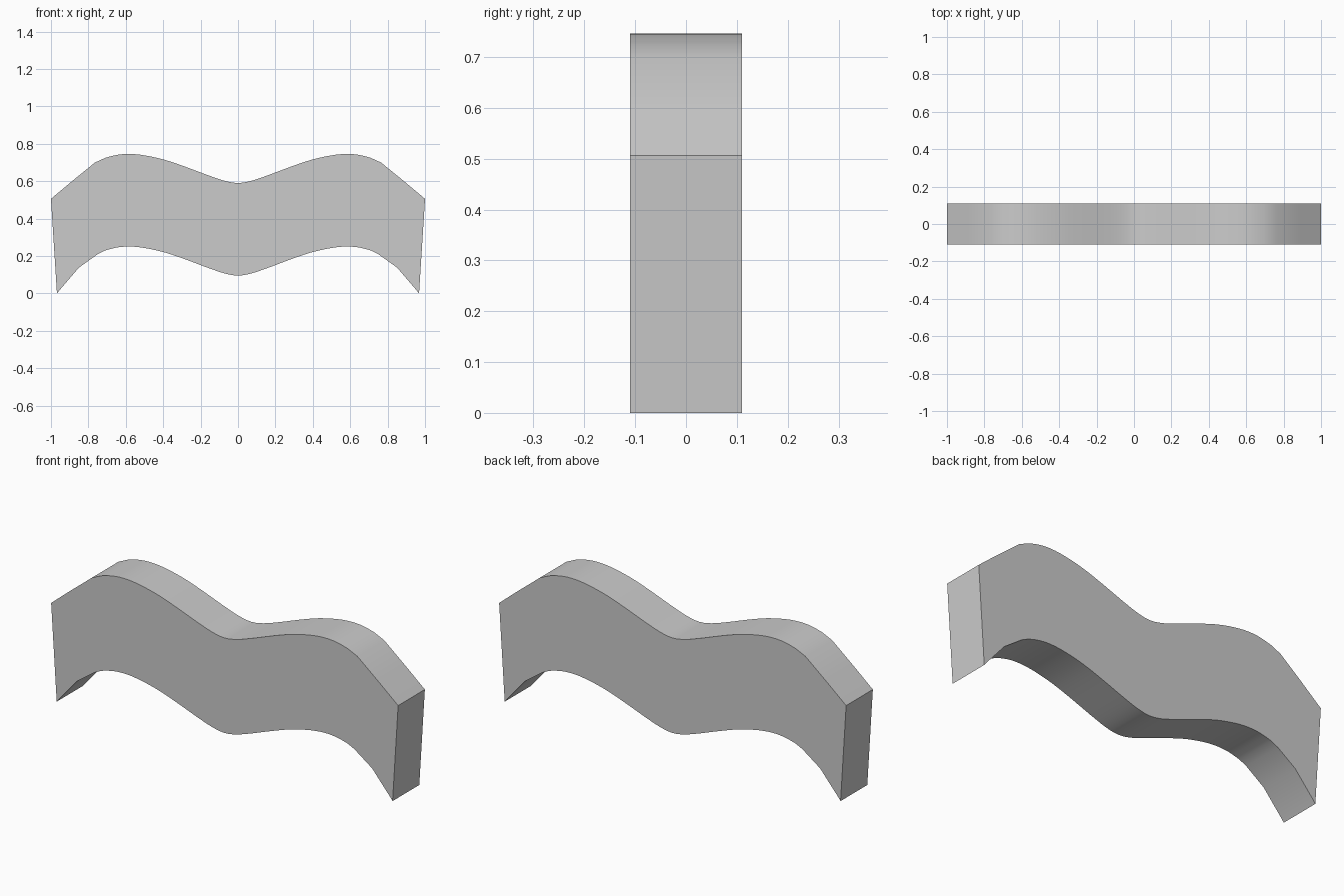
import bpy, bmesh, math

if "Cube" in bpy.data.objects:
    bpy.data.objects.remove(bpy.data.objects["Cube"])

HALF_DEPTH = 0.11
DROP = 0.495  # underside repeats the top wave, lowered

# Left half of the rounded wave, ending on the centre line
half_wave = [(-0.71, 0.725), (-0.647, 0.741), (-0.578, 0.746), (-0.497, 0.738),
             (-0.39, 0.714), (-0.28, 0.677), (-0.16, 0.632), (-0.07, 0.602), (0, 0.591)]
top_end = [(-1.0, 0.506), (-0.888, 0.60), (-0.765, 0.70)]
bottom_end = [(-0.968, 0.0), (-0.958, 0.013), (-0.85, 0.139), (-0.749, 0.211)]


def mirrored(points):
    return [(-x, z) for x, z in reversed(points)]


def smooth(points, steps=3):
    """Catmull-Rom curve through the points."""
    p = [points[0]] + points + [points[-1]]
    out = []
    for i in range(1, len(p) - 2):
        for s in range(steps):
            t = s / steps
            out.append(tuple(0.5 * (2 * b + (c - a) * t + (2 * a - 5 * b + 4 * c - d) * t * t
                                    + (3 * b - a - 3 * c + d) * t ** 3)
                             for a, b, c, d in zip(p[i - 1], p[i], p[i + 1], p[i + 2])))
    return out + [points[-1]]


# Closed outline: top left to right, then underside right to left
wave = smooth(half_wave + mirrored(half_wave)[1:])
top = top_end + wave + mirrored(top_end)
under = bottom_end + [(x, z - DROP) for x, z in wave] + mirrored(bottom_end)
outline = top + under[::-1]

# Extrude the outline through the depth
bm = bmesh.new()
front = bm.faces.new([bm.verts.new((x, -HALF_DEPTH, z)) for x, z in outline])
ext = bmesh.ops.extrude_face_region(bm, geom=[front], use_keep_orig=True)
bmesh.ops.translate(bm, vec=(0, 2 * HALF_DEPTH, 0),
                    verts=[g for g in ext["geom"] if isinstance(g, bmesh.types.BMVert)])
bmesh.ops.recalc_face_normals(bm, faces=bm.faces)
mesh = bpy.data.meshes.new("wavy_bar")
bm.to_mesh(mesh)
bm.free()

bar = bpy.data.objects.new("wavy_bar", mesh)
bpy.context.collection.objects.link(bar)
bpy.context.view_layer.objects.active = bar
bar.select_set(True)
bpy.ops.object.shade_smooth_by_angle(angle=math.radians(35))
